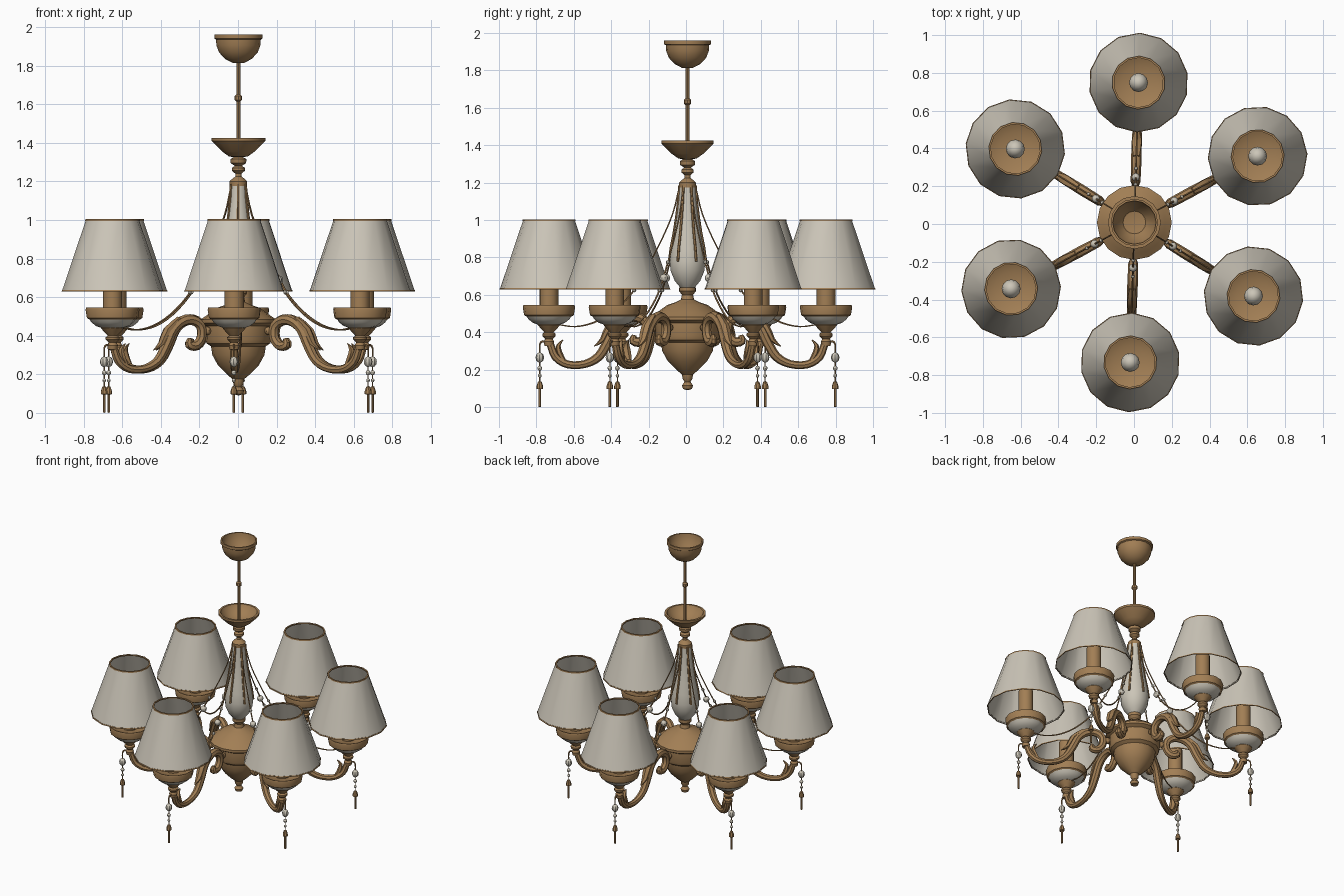
import bpy, math
from mathutils import Vector, Matrix

if "Cube" in bpy.data.objects:
    bpy.data.objects.remove(bpy.data.objects["Cube"])

CX, CY = 0.002, 0.008          # centre of the column
TURN = -1.7                    # slight turn of the arm ring, degrees


def material(name, rgb):
    m = bpy.data.materials.new(name)
    m.diffuse_color = (*rgb, 1)
    m.use_nodes = True
    m.node_tree.nodes["Principled BSDF"].inputs["Base Color"].default_value = m.diffuse_color
    return m


BRONZE = material("aged_bronze", (0.36, 0.21, 0.09))
CREAM = material("cream_porcelain", (0.60, 0.56, 0.475))
LINEN = material("linen_shade", (0.60, 0.56, 0.48))
PARTS = []


def make(name, verts, faces, mat, matrix):
    me = bpy.data.meshes.new(name)
    me.from_pydata(verts, [], faces)
    me.materials.append(mat)
    me.update()
    ob = bpy.data.objects.new(name, me)
    ob.matrix_world = matrix
    bpy.context.collection.objects.link(ob)
    PARTS.append(ob)
    return ob


def lathe(name, prof, mat, matrix, n=14, r0=0.0):
    """Turn an upward (radius, z) profile round a vertical axis at x = r0."""
    verts, faces, rings = [], [], []
    for r, z in prof:
        if r < 1e-6:
            rings.append([len(verts)] * n)
            verts.append((r0, 0, z))
        else:
            rings.append(list(range(len(verts), len(verts) + n)))
            for j in range(n):
                a = 2 * math.pi * j / n
                verts.append((r0 + r * math.cos(a), r * math.sin(a), z))
    for a, b in zip(rings, rings[1:]):
        for j in range(n):
            k = (j + 1) % n
            f = list(dict.fromkeys((a[j], a[k], b[k], b[j])))
            if len(f) > 2:
                faces.append(f)
    return make(name, verts, faces, mat, matrix)


def smooth_path(pts, steps):
    """Catmull-Rom through (r, z, thickness) points."""
    p = [Vector(q) for q in pts]
    p = [2 * p[0] - p[1]] + p + [2 * p[-1] - p[-2]]
    out = []
    for i in range(1, len(p) - 2):
        a, b, c, d = p[i - 1:i + 3]
        for s in range(steps):
            t = s / steps
            out.append(0.5 * (2 * b + (c - a) * t + (2 * a - 5 * b + 4 * c - d) * t * t
                              + (3 * b - a - 3 * c + d) * t ** 3))
    return out + [p[-2]]


def tube(name, pts, mat, matrix, n=8, steps=3, wide=1.0):
    """Sweep a ring along a path lying in the radial plane."""
    path = smooth_path(pts, steps)
    verts, faces = [], []
    for i, p in enumerate(path):
        d = path[min(i + 1, len(path) - 1)] - path[max(i - 1, 0)]
        d = Vector((d.x, d.y)).normalized()
        for j in range(n):
            a = 2 * math.pi * j / n
            u, v = p.z * math.cos(a), p.z * wide * math.sin(a)
            verts.append((p.x - d.y * u, v, p.y + d.x * u))
    for i in range(len(path) - 1):
        for j in range(n):
            k = (j + 1) % n
            faces.append((i * n + j, (i + 1) * n + j, (i + 1) * n + k, i * n + k))
    faces.append(list(range(n)))
    faces.append(list(range(len(verts) - 1, len(verts) - n - 1, -1)))
    return make(name, verts, faces, mat, matrix)


def ball(name, r, z, size, mat, matrix, n=8, tall=1.0):
    prof = [(size * math.cos(math.radians(t)) if abs(t) < 90 else 0,
             z + tall * size * math.sin(math.radians(t))) for t in range(-90, 91, 30)]
    return lathe(name, prof, mat, matrix, n, r)


CENTRE = Matrix.Translation((CX, CY, 0))

# Central column
lathe("body_urn", [(0, .09), (.024, .097), (.03, .115), (.016, .135), (.026, .15), (.03, .175),
                   (.06, .2), (.105, .245), (.135, .3), (.142, .345), (.165, .36), (.172, .38),
                   (.172, .45), (.198, .465), (.198, .483), (.165, .505), (.11, .545), (.065, .56),
                   (.035, .575), (.03, .6), (.045, .62), (.045, .64), (0, .645)], BRONZE, CENTRE, 16)
VASE = [(.04, .64), (.07, .675), (.093, .73), (.097, .78), (.088, .85),
        (.072, .93), (.058, 1.02), (.047, 1.11), (.042, 1.185)]
lathe("porcelain_vase", VASE, CREAM, CENTRE)
lathe("neck", [(.045, 1.175), (.046, 1.2), (.03, 1.215), (.016, 1.225), (.016, 1.24), (.034, 1.255),
               (.034, 1.27), (.018, 1.28), (.04, 1.295), (.042, 1.315), (.025, 1.325)], BRONZE, CENTRE)
lathe("upper_dish", [(.025, 1.325), (.05, 1.33), (.085, 1.355), (.13, 1.4), (.14, 1.41), (.14, 1.425),
                     (.125, 1.425), (.115, 1.405), (.07, 1.365), (0, 1.35)], BRONZE, CENTRE, 16)
lathe("hanging_rod", [(.011, 1.34), (.011, 1.615), (.019, 1.622), (.019, 1.642), (.011, 1.65),
                      (.011, 1.83)], BRONZE, CENTRE, 8)
lathe("ceiling_cup", [(0, 1.812), (.03, 1.814), (.07, 1.835), (.1, 1.868), (.114, 1.905), (.116, 1.935),
                      (.125, 1.94), (.125, 1.96), (.115, 1.96), (.108, 1.905), (.06, 1.845),
                      (0, 1.835)], BRONZE, CENTRE, 16)

R = 0.741
for i in range(6):
    M = CENTRE @ Matrix.Rotation(math.radians(30 + 60 * i + TURN), 4, 'Z')

    # Bronze rib on the vase
    tube("vase_rib", [(r + .002, z, .006) for r, z in VASE[3:]], BRONZE, M, 6, 1, 1.3)

    # Scrolled arm and its leaves
    tube("arm", [(.285, .385, .012), (.29, .355, .024), (.25, .35, .026), (.218, .39, .026),
                 (.222, .45, .026), (.27, .482, .027), (.33, .475, .028), (.385, .43, .027),
                 (.425, .35, .027), (.475, .27, .025), (.55, .23, .021), (.64, .228, .021),
                 (.705, .268, .022), (.735, .34, .02)], BRONZE, M)
    tube("arm_leaf", [(.35, .49, .012), (.42, .43, .018), (.455, .36, .014), (.5, .325, .002)],
         BRONZE, M, 6, 2, 1.6)
    tube("arm_tip_leaf", [(.66, .25, .01), (.685, .29, .016), (.69, .33, .012), (.665, .36, .002)],
         BRONZE, M, 6, 2, 1.6)
    ball("body_boss", .185, .425, .022, BRONZE, M)

    # Lamp holder
    lathe("lamp_stem", [(0, .325), (.024, .328), (.028, .35), (.02, .365), (.035, .38), (.036, .392),
                        (.025, .4), (.048, .425), (.06, .44), (.06, .448)], BRONZE, M, 12, R)
    lathe("porcelain_bowl", [(.055, .44), (.085, .45), (.11, .47), (.122, .49)], CREAM, M, 14, R)
    lathe("drip_dish", [(.122, .485), (.133, .492), (.14, .535), (.137, .545), (.125, .54),
                        (.09, .525), (0, .52)], BRONZE, M, 14, R)
    lathe("candle_tube", [(.05, .52), (.05, .76), (0, .765)], BRONZE, M, 12, R)
    ball("bulb", R, .81, .05, CREAM, M, 12, 1.2)

    # Shade with trims
    lathe("lamp_shade", [(.262, .632), (.138, 1.0)], LINEN, M, 14, R)
    lathe("shade_bottom_trim", [(.259, .63), (.264, .63), (.262, .638), (.258, .638)], BRONZE, M, 14, R)
    lathe("shade_top_trim", [(.142, .995), (.141, 1.004), (.131, 1.004), (.132, .995)], BRONZE, M, 14, R)

    # Swag wire with beads
    tube("swag_wire", [(.045, 1.17, .004), (.08, 1.03, .004), (.15, .87, .004), (.235, .71, .005),
                       (.3, .605, .005), (.4, .51, .005), (.5, .452, .005), (.6, .43, .004),
                       (.685, .44, .004)], BRONZE, M, 5)
    ball("swag_bead", .24, .69, .022, CREAM, M)
    ball("swag_bead_small", .2, .775, .011, CREAM, M, 6)
    ball("swag_bead_small", .285, .625, .011, CREAM, M, 6)

    # Hanging drop
    P = .79
    tube("drop_hook", [(.745, .345, .006), (.775, .352, .006), (P, .335, .005), (P, .29, .004)],
         BRONZE, M, 6, 2)
    ball("drop_bead_large", P, .265, .023, CREAM, M, 8, 1.2)
    ball("drop_bead_middle", P, .208, .013, CREAM, M, 8)
    ball("drop_bead_small", P, .168, .01, CREAM, M, 8)
    lathe("drop_link", [(.003, .12), (.003, .3)], BRONZE, M, 5, P)
    lathe("drop_cap", [(0, .095), (.018, .097), (.018, .112), (.01, .135), (0, .14)], BRONZE, M, 8, P)
    lathe("drop_bar", [(0, 0), (.007, .002), (.007, .1)], BRONZE, M, 6, P)

# Smooth shading with crisp edges
bpy.ops.object.select_all(action='DESELECT')
for ob in PARTS:
    ob.select_set(True)
bpy.context.view_layer.objects.active = PARTS[0]
bpy.ops.object.shade_smooth_by_angle(angle=math.radians(35))
